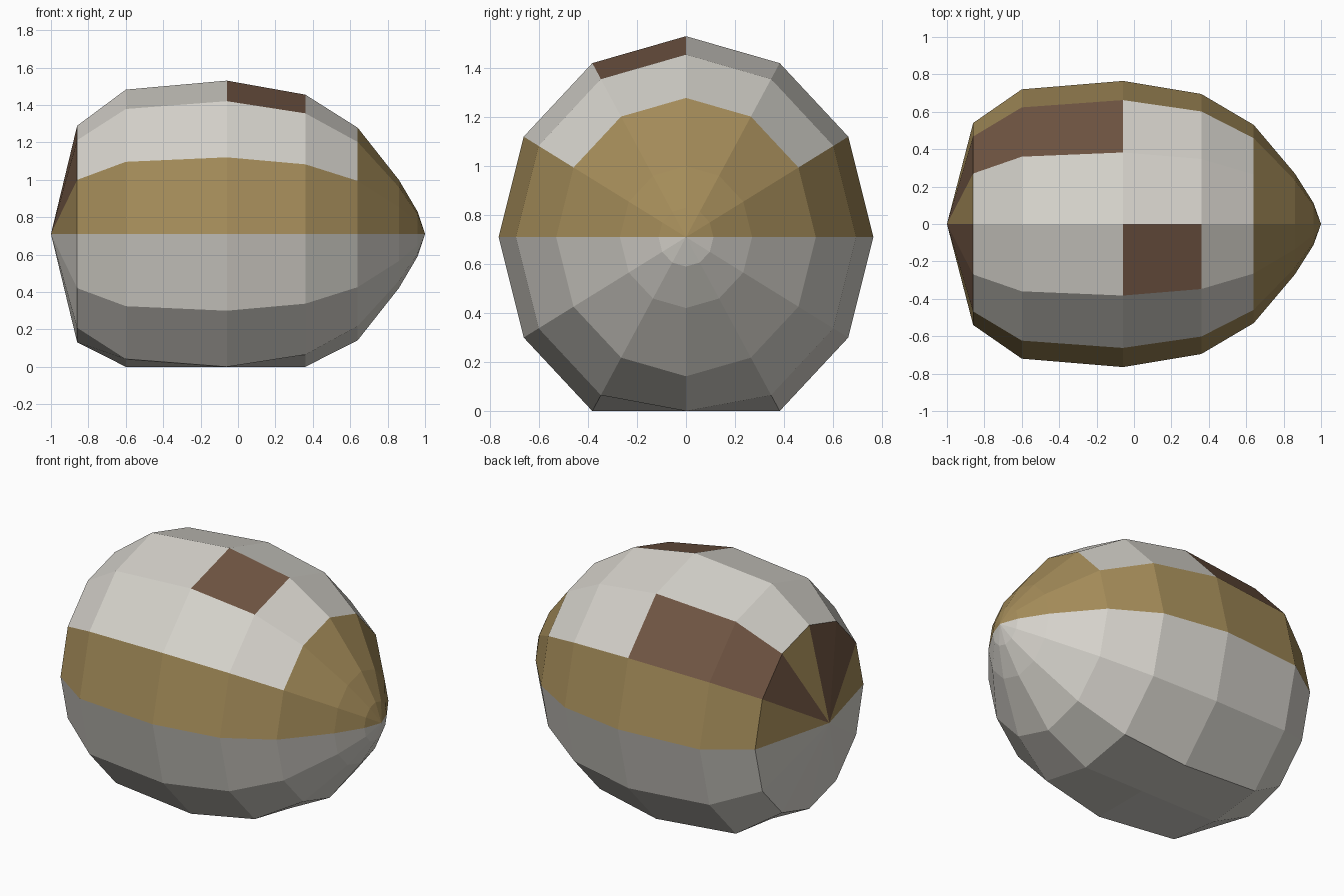
import bpy, bmesh, math

cube = bpy.data.objects.get("Cube")
if cube:
    bpy.data.objects.remove(cube, do_unlink=True)


def material(name, rgb):
    m = bpy.data.materials.new(name)
    m.use_nodes = True
    m.diffuse_color = (*rgb, 1)
    m.node_tree.nodes["Principled BSDF"].inputs["Base Color"].default_value = (*rgb, 1)
    return m


WHITE, TAN, BROWN = range(3)
materials = [
    material("cream_white", (0.67, 0.65, 0.60)),
    material("tan", (0.37, 0.26, 0.10)),
    material("dark_brown", (0.16, 0.09, 0.055)),
]

# Rings along x as (position, half width), tail to nose
RINGS = [(-0.86, 0.54), (-0.60, 0.72), (-0.06, 0.765), (0.36, 0.695),
         (0.64, 0.53), (0.86, 0.27), (0.96, 0.112)]
SIDES = 12
AXIS_Z = 0.71
TALL = 1.072


def colour(x, y, z):
    """Coat colour at a face centre."""
    if z < AXIS_Z:
        return WHITE
    turn = math.degrees(math.atan2(y * TALL, z - AXIS_Z))  # from the top, +y positive
    if x > 0.64 or abs(turn) > 60:
        return TAN
    if x < -0.86:  # tail end
        return TAN if 0 < turn < 30 else BROWN
    if x < -0.06 and 30 < turn < 60:  # back patch
        return BROWN
    if -0.06 < x < 0.36 and -30 < turn < 0:  # top patch
        return BROWN
    return WHITE


# Body: elliptical rings, flattened where they meet the ground
bm = bmesh.new()
loops = []
for x, r in RINGS:
    loop = []
    for i in range(SIDES):
        a = 2 * math.pi * i / SIDES
        z = max(0, AXIS_Z + r * TALL * math.cos(a))
        loop.append(bm.verts.new((x, r * math.sin(a), z)))
    loops.append(loop)
tail = bm.verts.new((-1, 0, AXIS_Z))
nose = bm.verts.new((1, 0, AXIS_Z))

for i in range(SIDES):
    j = (i + 1) % SIDES
    for a, b in zip(loops, loops[1:]):
        bm.faces.new((a[i], a[j], b[j], b[i]))
    bm.faces.new((tail, loops[0][j], loops[0][i]))
    bm.faces.new((nose, loops[-1][i], loops[-1][j]))

bmesh.ops.recalc_face_normals(bm, faces=bm.faces)
for f in bm.faces:
    f.material_index = colour(*f.calc_center_median())
    f.smooth = False

mesh = bpy.data.meshes.new("body")
bm.to_mesh(mesh)
bm.free()
for m in materials:
    mesh.materials.append(m)
body = bpy.data.objects.new("body", mesh)
bpy.context.collection.objects.link(body)
